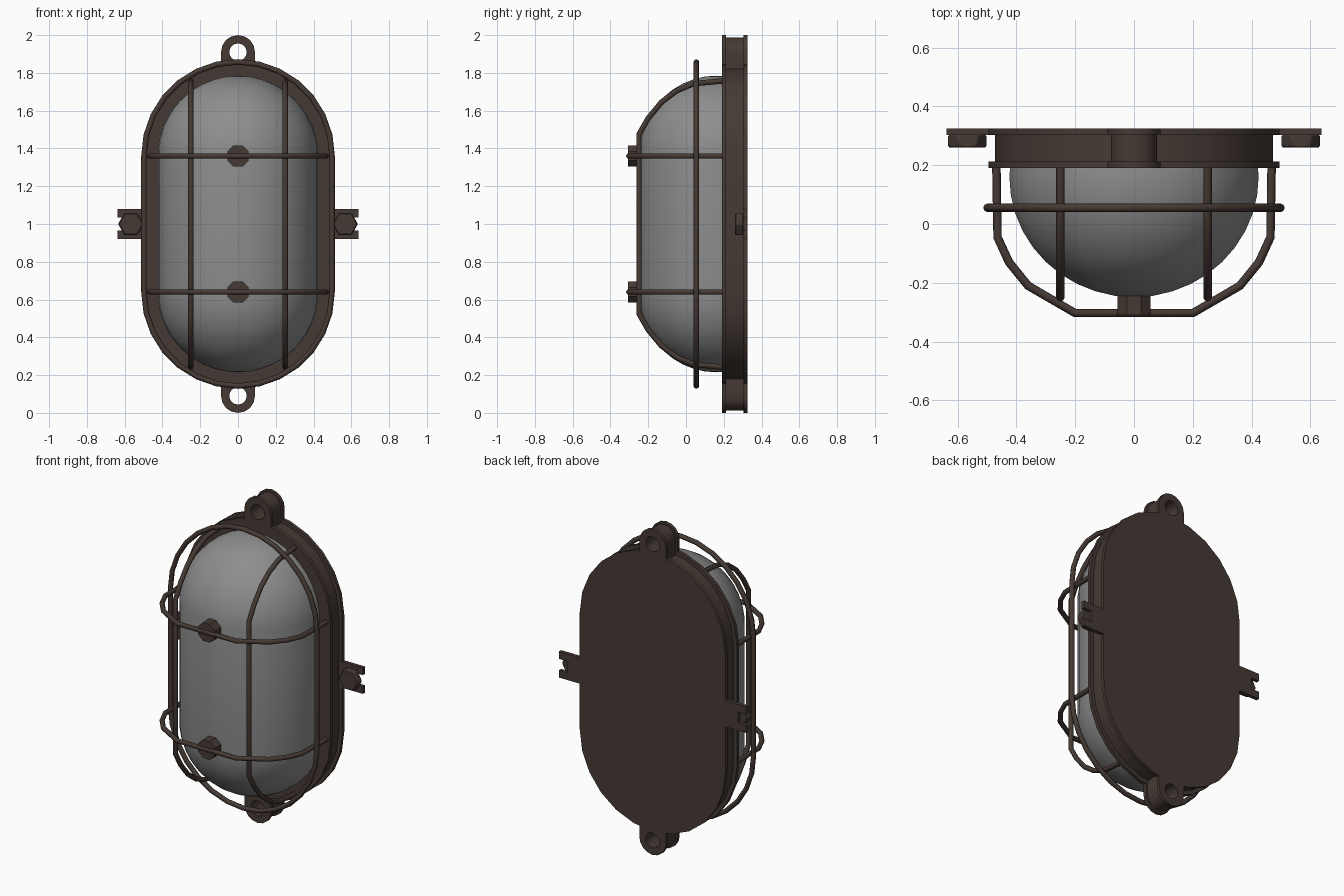
import bpy, bmesh, math
from mathutils import Vector

cube = bpy.data.objects.get("Cube")
if cube:
    bpy.data.objects.remove(cube, do_unlink=True)


def material(name, colour):
    m = bpy.data.materials.new(name)
    m.use_nodes = True
    m.diffuse_color = (*colour, 1)
    m.node_tree.nodes["Principled BSDF"].inputs["Base Color"].default_value = (*colour, 1)
    return m


BROWN = material("dark brown metal", (0.06, 0.042, 0.035))
GREY = material("grey glass", (0.27, 0.27, 0.27))
MID, ARC = 1.0, 0.36  # middle height, and offset of the two arc centres


def finish(obj, mat, angle=30):
    obj.data.materials.append(mat)
    bpy.ops.object.select_all(action="DESELECT")
    obj.select_set(True)
    bpy.context.view_layer.objects.active = obj
    bpy.ops.object.shade_smooth_by_angle(angle=math.radians(angle))
    return obj


def mesh_object(name, bm, mat, angle=30):
    bmesh.ops.recalc_face_normals(bm, faces=bm.faces)
    me = bpy.data.meshes.new(name)
    bm.to_mesh(me)
    bm.free()
    obj = bpy.data.objects.new(name, me)
    bpy.context.collection.objects.link(obj)
    return finish(obj, mat, angle)


def prism(name, outline, y0, y1, hole=None):
    """Extrude an x-z outline along y; a hole outline needs the same point count."""
    bm = bmesh.new()

    def loop(pts, y):
        return [bm.verts.new((x, y, z)) for x, z in pts]

    def bridge(a, b):
        for i in range(len(a)):
            j = (i + 1) % len(a)
            bm.faces.new((a[i], a[j], b[j], b[i]))

    front, back = loop(outline, y0), loop(outline, y1)
    bridge(front, back)
    if hole:
        hole_front, hole_back = loop(hole, y0), loop(hole, y1)
        bridge(hole_front, hole_back)
        bridge(front, hole_front)
        bridge(back, hole_back)
    else:
        bm.faces.new(front)
        bm.faces.new(back)
    return mesh_object(name, bm, BROWN)


def polygon(x, z, r, n, turn=0.0):
    return [(x + r * math.cos(turn + math.tau * i / n),
             z + r * math.sin(turn + math.tau * i / n)) for i in range(n)]


def stadium(r, n):
    pts = []
    for side in (1, -1):
        for i in range(n + 1):
            a = math.pi * i / n
            pts.append((side * r * math.cos(a), MID + side * (ARC + r * math.sin(a))))
    return pts


def wire(name, pts, closed=False):
    cu = bpy.data.curves.new(name, "CURVE")
    cu.dimensions = "3D"
    cu.bevel_depth = 0.0145
    cu.bevel_resolution = 2
    cu.use_fill_caps = True
    sp = cu.splines.new("POLY")
    sp.points.add(len(pts) - 1)
    for p, co in zip(sp.points, pts):
        p.co = (*co, 1)
    sp.use_cyclic_u = closed
    obj = bpy.data.objects.new(name, cu)
    bpy.context.collection.objects.link(obj)
    bpy.ops.object.select_all(action="DESELECT")
    obj.select_set(True)
    bpy.context.view_layer.objects.active = obj
    bpy.ops.object.convert(target="MESH")
    return finish(bpy.context.view_layer.objects.active, BROWN, 50)


# Housing: front and back flanges around a recessed core, each with holed lugs
LAYERS = (("front_flange", 0.19, 0.212, 0.495, 0.09),
          ("housing_core", 0.212, 0.305, 0.472, 0.078),
          ("back_flange", 0.305, 0.325, 0.495, 0.09))
for name, y0, y1, r, lug_r in LAYERS:
    prism(name, stadium(r, 12), y0, y1)
    for side, label in ((1, "top"), (-1, "bottom")):
        outer = []
        for x, z in polygon(0, 0, 1, 16):
            if z < -0.01:  # square off the end that meets the housing
                k = max(abs(x), abs(z))
                x, z = x / k, z / k * 1.25
            outer.append((lug_r * x, MID + side * (0.91 + lug_r * z)))
        inner = [(x, MID + side * z) for x, z in polygon(0, 0.91, 0.046, 16)]
        prism(f"{label}_lug_{name}", outer, y0, y1, inner)

# Slotted side brackets with hexagonal bolts
for s, label in ((1, "left"), (-1, "right")):
    half = [(0.45, 0.08), (0.637, 0.08), (0.637, 0.035), (0.58, 0.035)]
    shape = half + [(x, -z) for x, z in reversed(half)]
    prism(f"{label}_bracket", [(s * x, MID + z) for x, z in shape], 0.303, 0.325)
    bolt = prism(f"{label}_bolt", polygon(s * 0.567, MID, 0.068, 6), 0.26, 0.304)
    bevel = bolt.modifiers.new("soft edges", "BEVEL")
    bevel.width = 0.006

# Glass dome: sphere split and stretched upright, cut flat at the housing
bm = bmesh.new()
bmesh.ops.create_uvsphere(bm, u_segments=40, v_segments=21, radius=0.425)
for v in bm.verts:
    v.co.z += math.copysign(ARC, v.co.z)
bmesh.ops.bisect_plane(bm, geom=bm.verts[:] + bm.edges[:] + bm.faces[:],
                       plane_co=(0, 0.035, 0), plane_no=(0, 1, 0), clear_outer=True)
for v in bm.verts:
    v.co.y = 0.16 + v.co.y * 0.965
    v.co.z += MID
mesh_object("glass_dome", bm, GREY, 60)

# Cage: surrounding ring
wire("cage_ring", [(x, 0.055, z) for x, z in stadium(0.498, 14)], True)

# Cage: horizontal bars held off the glass by bosses
bar = [(0.468, 0.2), (0.464, -0.045), (0.425, -0.13), (0.36, -0.21), (0.2, -0.303)]
for s, label in ((1, "upper"), (-1, "lower")):
    z = MID + s * ARC
    path = [(x, y, z) for x, y in bar] + [(-x, y, z) for x, y in reversed(bar)]
    wire(f"{label}_cage_bar", path)
    prism(f"{label}_boss", polygon(0, z, 0.061, 8, math.pi / 8), -0.308, -0.235)

# Cage: vertical bars
bar = [(0.2, 0.758), (0.04, 0.743), (-0.05, 0.705), (-0.13, 0.645),
       (-0.2, 0.56), (-0.249, 0.475)]
for s, label in ((1, "left"), (-1, "right")):
    path = [(s * 0.25, y, MID + z) for y, z in bar]
    path += [(s * 0.25, y, MID - z) for y, z in reversed(bar)]
    wire(f"{label}_cage_bar", path)
